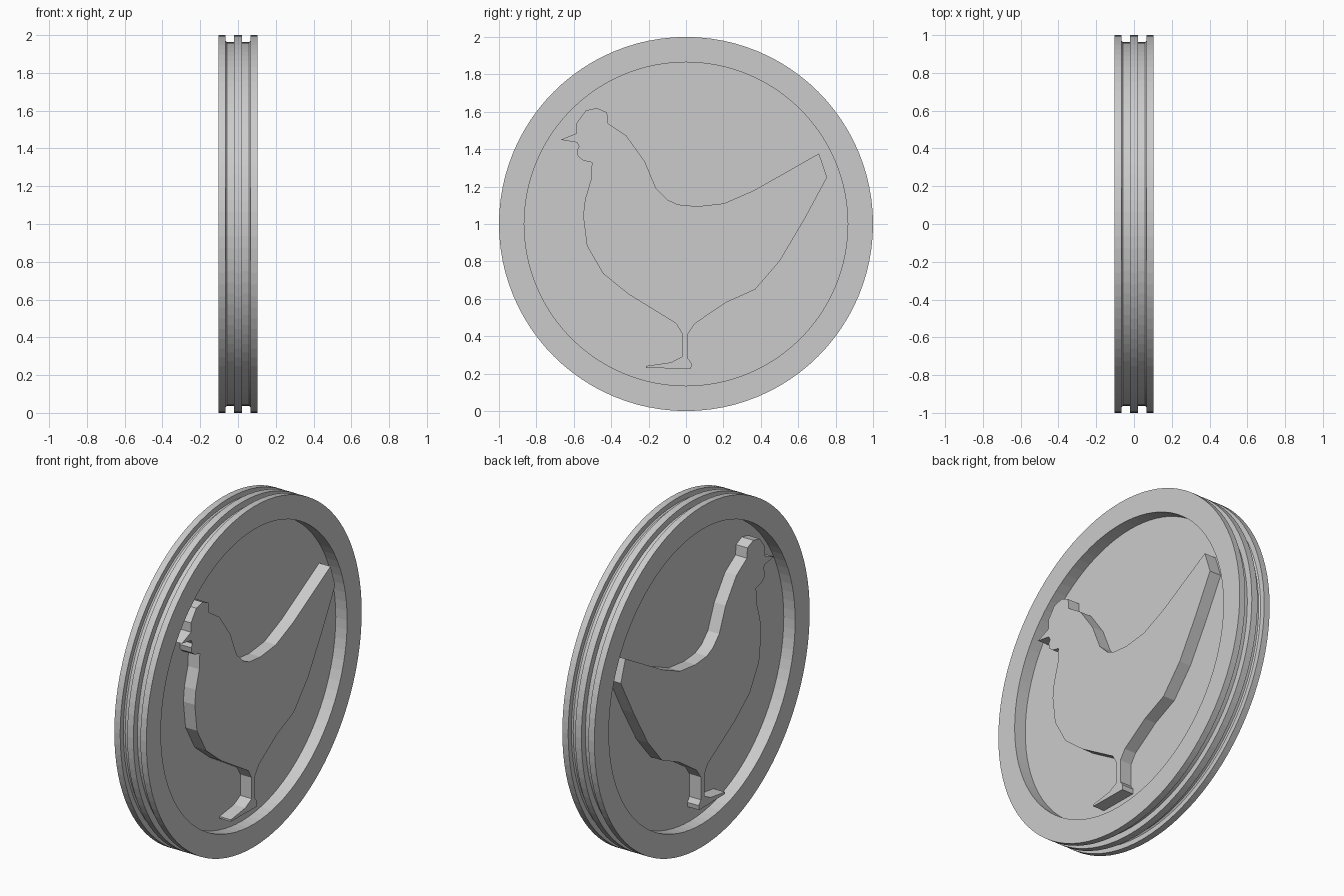
import bpy, bmesh, math

if "Cube" in bpy.data.objects:
    bpy.data.objects.remove(bpy.data.objects["Cube"])

HALF = 0.104      # half thickness of the disc
FLOOR = 0.03      # recessed floor offset from the centre plane
SEGMENTS = 96


def finish(name, bm):
    bmesh.ops.recalc_face_normals(bm, faces=bm.faces)
    mesh = bpy.data.meshes.new(name)
    bm.to_mesh(mesh)
    bm.free()
    obj = bpy.data.objects.new(name, mesh)
    bpy.context.collection.objects.link(obj)
    return obj


# Grooved disc: half profile (x, radius), mirrored and revolved around x
half = [(FLOOR, 0.865), (HALF, 0.865), (HALF, 1.0), (0.066, 1.0),
        (0.066, 0.97), (0.059, 0.963), (0.02, 0.963), (0.02, 1.0)]
profile = half + [(-x, r) for x, r in reversed(half)]
bm = bmesh.new()
rings = []
for x, r in profile:
    ring = []
    for i in range(SEGMENTS):
        a = 2 * math.pi * i / SEGMENTS
        ring.append(bm.verts.new((x, r * math.cos(a), 1 + r * math.sin(a))))
    rings.append(ring)
for a, b in zip(rings, rings[1:]):
    for i in range(SEGMENTS):
        j = (i + 1) % SEGMENTS
        bm.faces.new((a[i], a[j], b[j], b[i]))
bm.faces.new(rings[0])
bm.faces.new(rings[-1])
finish("grooved_disc", bm)

# Rooster silhouette (y, z)
outline = [
    # beak, comb and back
    (-.67, 1.45), (-.585, 1.485), (-.585, 1.54), (-.535, 1.607),
    (-.476, 1.62), (-.422, 1.596), (-.417, 1.537), (-.32, 1.473),
    (-.22, 1.334), (-.16, 1.19), (-.10, 1.13), (-.043, 1.104),
    (.06, 1.094), (.203, 1.11), (.364, 1.18),
    # tail and rear
    (.711, 1.377), (.754, 1.249), (.636, 1.03), (.503, .805),
    (.37, .65), (.214, .58), (.048, .468),
    # leg and foot
    (.011, .414), (.011, .281), (.03, .254), (.027, .227),
    (-.214, .23), (-.214, .241), (-.08, .26), (-.021, .291),
    (-.021, .414), (-.053, .468),
    # breast and wattle
    (-.305, .623), (-.444, .735), (-.53, .885), (-.55, 1.045),
    (-.54, 1.13), (-.508, 1.238), (-.503, 1.329), (-.55, 1.34),
    (-.578, 1.361), (-.583, 1.393), (-.572, 1.414), (-.583, 1.436)]


# Raised relief on each side, flush with the rim
def relief(name, side):
    bm = bmesh.new()
    base = bm.faces.new([bm.verts.new((side * (FLOOR - 0.002), y, z))
                         for y, z in outline])
    out = bmesh.ops.extrude_face_region(bm, geom=[base], use_keep_orig=True)
    top = [v for v in out["geom"] if isinstance(v, bmesh.types.BMVert)]
    bmesh.ops.translate(bm, verts=top, vec=(side * (HALF - FLOOR + 0.002), 0, 0))
    finish(name, bm)


relief("rooster_relief_right", 1)
relief("rooster_relief_left", -1)
